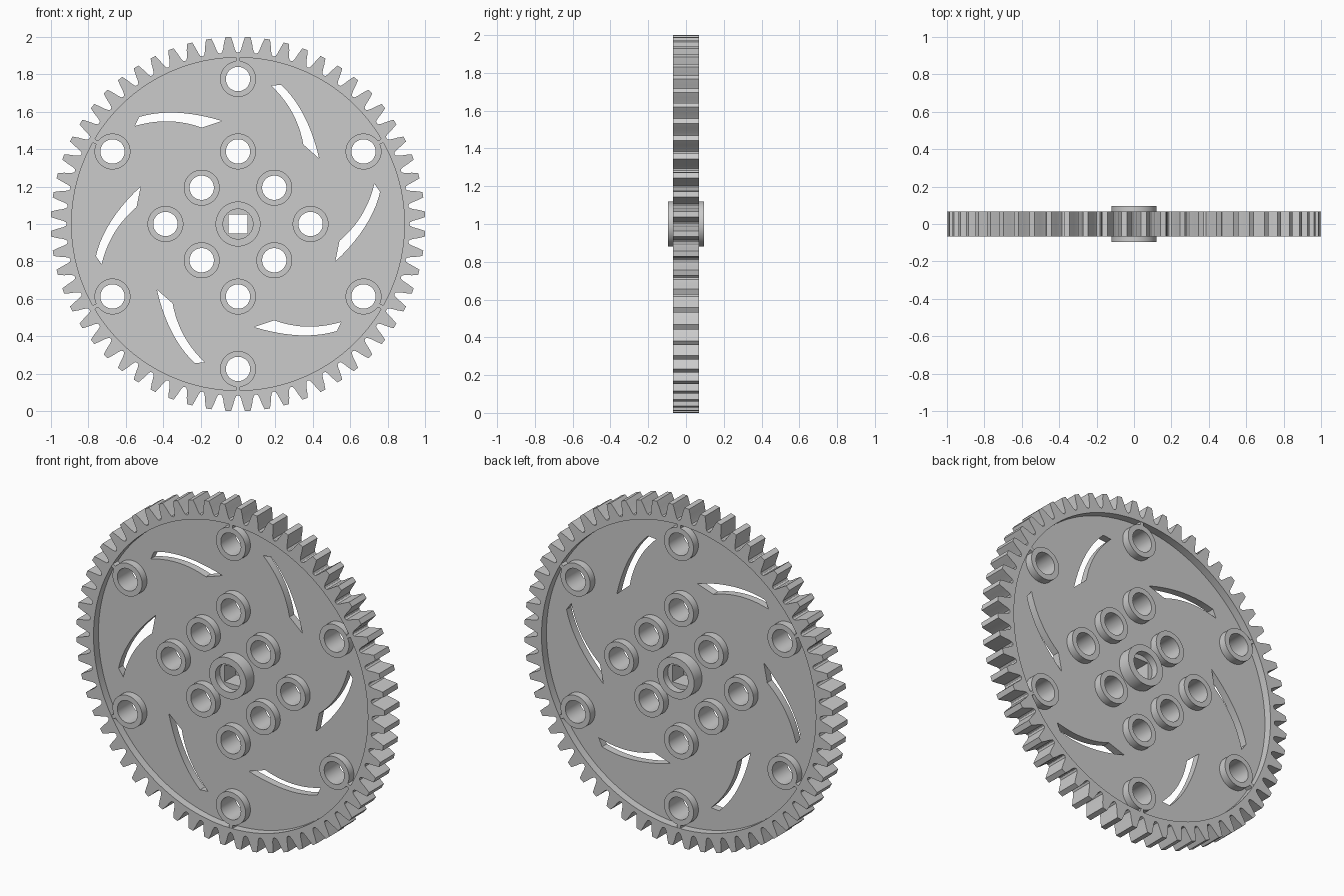
import bpy, bmesh
from math import sin, cos, pi, radians
from mathutils import Matrix, Vector

if "Cube" in bpy.data.objects:
    bpy.data.objects.remove(bpy.data.objects["Cube"])

CENTRE = Vector((0, 0, 1))


def circle(r, cx=0, cy=0, n=48):
    return [(cx + r * cos(2 * pi * i / n), cy + r * sin(2 * pi * i / n)) for i in range(n)]


def turned(pts, deg):
    m = Matrix.Rotation(radians(deg), 2)
    return [tuple(m @ Vector(p)) for p in pts]


def arc(a, m, b, n=10):
    """Smooth curve from a to b passing through m."""
    a, m, b = Vector(a), Vector(m), Vector(b)
    c = 2 * m - (a + b) / 2
    return [tuple(a * (1 - t)**2 + c * 2 * t * (1 - t) + b * t * t)
            for t in (i / n for i in range(n + 1))]


def plate(name, loops, half):
    """Extrude nested outlines (inner ones become holes) along y."""
    cu = bpy.data.curves.new(name, 'CURVE')
    cu.dimensions, cu.fill_mode, cu.extrude = '2D', 'BOTH', half
    for pts in loops:
        s = cu.splines.new('POLY')
        s.points.add(len(pts) - 1)
        for p, (x, y) in zip(s.points, pts):
            p.co = (x, y, 0, 1)
        s.use_cyclic_u = True
    tmp = bpy.data.objects.new(name + "_outline", cu)
    bpy.context.collection.objects.link(tmp)
    bpy.context.view_layer.update()
    dg = bpy.context.evaluated_depsgraph_get()
    me = bpy.data.meshes.new_from_object(tmp.evaluated_get(dg))
    bpy.data.objects.remove(tmp)
    bm = bmesh.new()
    bm.from_mesh(me)
    bmesh.ops.remove_doubles(bm, verts=bm.verts, dist=1e-5)
    bm.transform(Matrix.Translation(CENTRE) @ Matrix.Rotation(pi / 2, 4, 'X'))
    bmesh.ops.recalc_face_normals(bm, faces=bm.faces)
    bm.to_mesh(me)
    bm.free()
    me.name = name
    ob = bpy.data.objects.new(name, me)
    bpy.context.collection.objects.link(ob)
    bpy.ops.object.select_all(action='DESELECT')
    ob.select_set(True)
    bpy.context.view_layer.objects.active = ob
    bpy.ops.object.shade_smooth_by_angle(angle=radians(25))
    return ob


# toothed rim: 60 teeth, with a gap at the top
half_tooth = [(2.95, .916), (2.35, .921), (1.9, .938), (1.45, .968), (0.85, 1.0008)]
gear = []
for k in range(60):
    flank = [(-a, r) for a, r in half_tooth] + half_tooth[::-1]
    gear += [(r * cos(radians(6 * k + 3 + a)), r * sin(radians(6 * k + 3 + a))) for a, r in flank]
plate("toothed_rim", [gear, circle(.89, n=120)], .068)

# hole positions
outer = [turned([(0, .775)], 60 * k)[0] for k in range(6)]
inner = [(0, .388), (0, -.388), (.388, 0), (-.388, 0)]
inner += [(x, z) for x in (-.194, .194) for z in (-.194, .194)]

# thin web with curved slots
slot = arc((-.529, .572), (-.325, .595), (-.086, .551)) + \
    arc((-.193, .515), (-.37, .549), (-.551, .524))
slots = [turned(slot, 60 * k) for k in range(6)]
web_holes = [circle(.08, *p) for p in outer + inner] + [circle(.1)]
plate("web", [circle(.892, n=120)] + slots + web_holes, .022)

# bosses around the round holes
for label, spots in (("outer_bosses", outer), ("inner_bosses", inner)):
    plate(label, [circle(r, *p) for p in spots for r in (.096, .065)], .067)

# small ribs joining the outer bosses to the rim
rib = [(-.011, .85), (.011, .85), (.011, .9), (-.011, .9)]
plate("ribs", [turned(rib, 60 * k) for k in range(6)], .066)

# central hub with a recessed square shaft hole
plate("hub_collar", [circle(.12), circle(.08)], .096)
plate("shaft_socket", [circle(.085), [(-.05, -.05), (.05, -.05), (.05, .05), (-.05, .05)]], .055)
